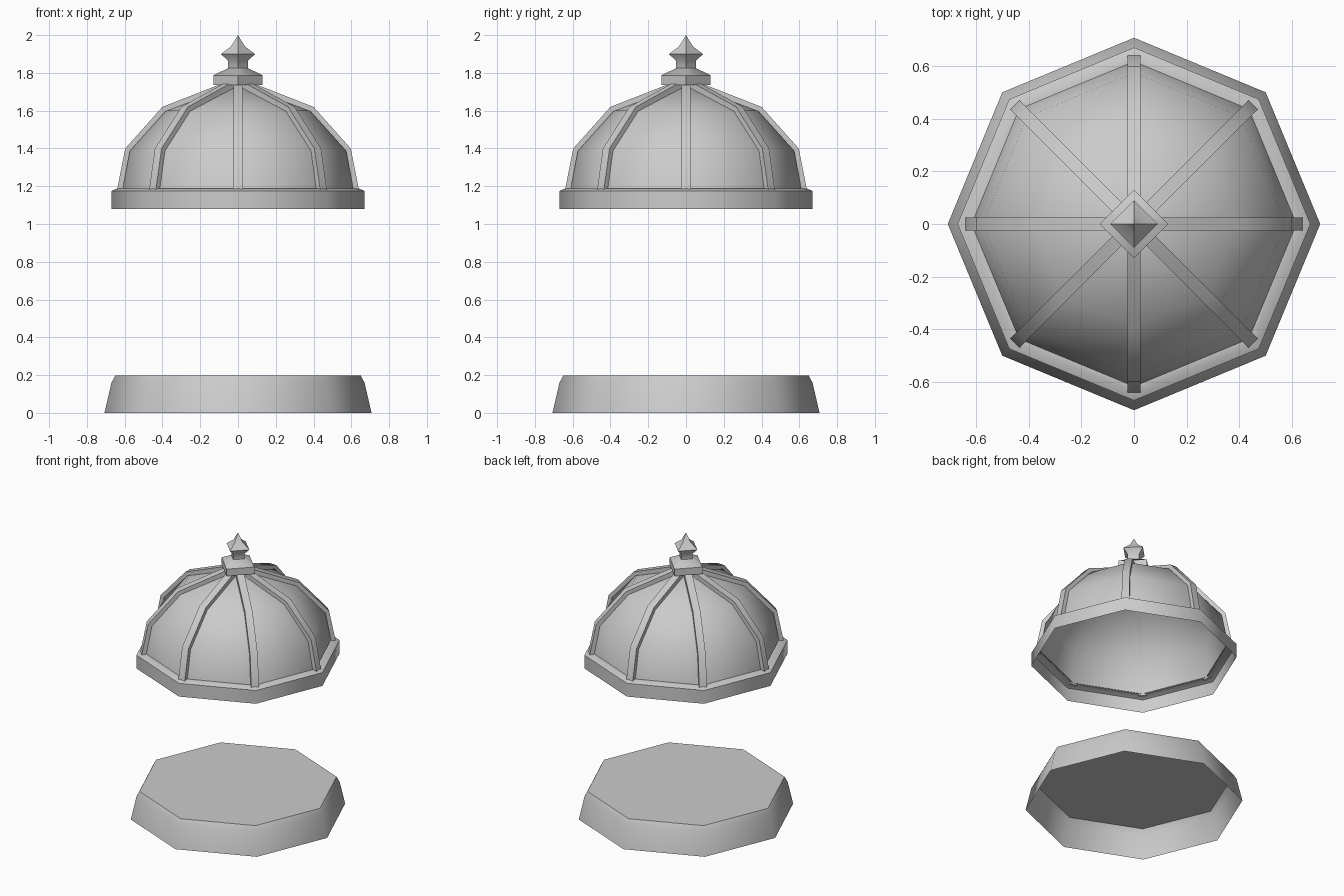
import bpy
import bmesh
from math import cos, sin, pi, radians

cube = bpy.data.objects.get("Cube")
if cube:
    bpy.data.objects.remove(cube, do_unlink=True)

# Single grey stone colour
stone = bpy.data.materials.new("grey stone")
stone.use_nodes = True
stone.diffuse_color = (0.6, 0.6, 0.6, 1)
stone.node_tree.nodes["Principled BSDF"].inputs["Base Color"].default_value = (0.6, 0.6, 0.6, 1)


def finish(name, bm):
    mesh = bpy.data.meshes.new(name)
    bm.to_mesh(mesh)
    bm.free()
    mesh.materials.append(stone)
    obj = bpy.data.objects.new(name, mesh)
    bpy.context.collection.objects.link(obj)
    bpy.ops.object.select_all(action='DESELECT')
    obj.select_set(True)
    bpy.context.view_layer.objects.active = obj
    bpy.ops.object.shade_smooth_by_angle(angle=radians(50))
    return obj


def lathe(name, profile, sides, cap_top=False, cap_bottom=False):
    """Turn an upward (radius, z) profile into a faceted shell, corners on the axes."""
    bm = bmesh.new()
    rings = []
    for r, z in profile:
        if r == 0:
            rings.append([bm.verts.new((0, 0, z))] * sides)
        else:
            rings.append([bm.verts.new((r * cos(2 * pi * i / sides), r * sin(2 * pi * i / sides), z))
                          for i in range(sides)])
    for low, high in zip(rings, rings[1:]):
        for i in range(sides):
            j = (i + 1) % sides
            corners = [low[i], low[j], high[j], high[i]]
            bm.faces.new(list(dict.fromkeys(corners)))
    if cap_top:
        bm.faces.new(rings[-1])
    if cap_bottom:
        bm.faces.new(rings[0][::-1])
    return finish(name, bm)


def rib(name, outer, inner, half_width, angle):
    """Bent bar following the dome's corner at the given angle."""
    bm = bmesh.new()
    c, s = cos(angle), sin(angle)
    rings = []
    for (ro, zo), (ri, zi) in zip(outer, inner):
        section = [(ro, -half_width, zo), (ro, half_width, zo),
                   (ri, half_width, zi), (ri, -half_width, zi)]
        rings.append([bm.verts.new((r * c - w * s, r * s + w * c, z)) for r, w, z in section])
    for low, high in zip(rings, rings[1:]):
        for i in range(4):
            j = (i + 1) % 4
            bm.faces.new([low[i], low[j], high[j], high[i]])
    bm.faces.new(rings[0][::-1])
    bm.faces.new(rings[-1])
    bmesh.ops.recalc_face_normals(bm, faces=bm.faces)
    return finish(name, bm)


# Hollow octagonal base with a flat top
lathe("base", [(0.707, 0), (0.67, 0.16), (0.65, 0.197)], 8, cap_top=True)

# Rim band with a narrow lip, open below
lathe("rim_band", [(0.67, 1.08), (0.67, 1.175), (0.64, 1.188), (0.612, 1.188)], 8)

# Dome shell
dome = [(0.617, 1.186), (0.575, 1.39), (0.385, 1.6), (0, 1.745)]
lathe("dome", dome, 8)

# Ribs along the dome corners
rib_outer = [(0.64, 1.182), (0.597, 1.4), (0.4, 1.62), (0.05, 1.757)]
rib_inner = [(0.612, 1.176), (0.572, 1.387), (0.383, 1.597), (0.04, 1.726)]
for n in range(8):
    rib(f"rib_{n + 1}", rib_outer, rib_inner, 0.025, n * pi / 4)

# Square collar and pointed finial
lathe("collar", [(0.13, 1.737), (0.13, 1.787), (0.053, 1.825)], 4, cap_top=True, cap_bottom=True)
lathe("finial", [(0.053, 1.82), (0.053, 1.863), (0.09, 1.9), (0.037, 1.94), (0, 2.0)], 4)
